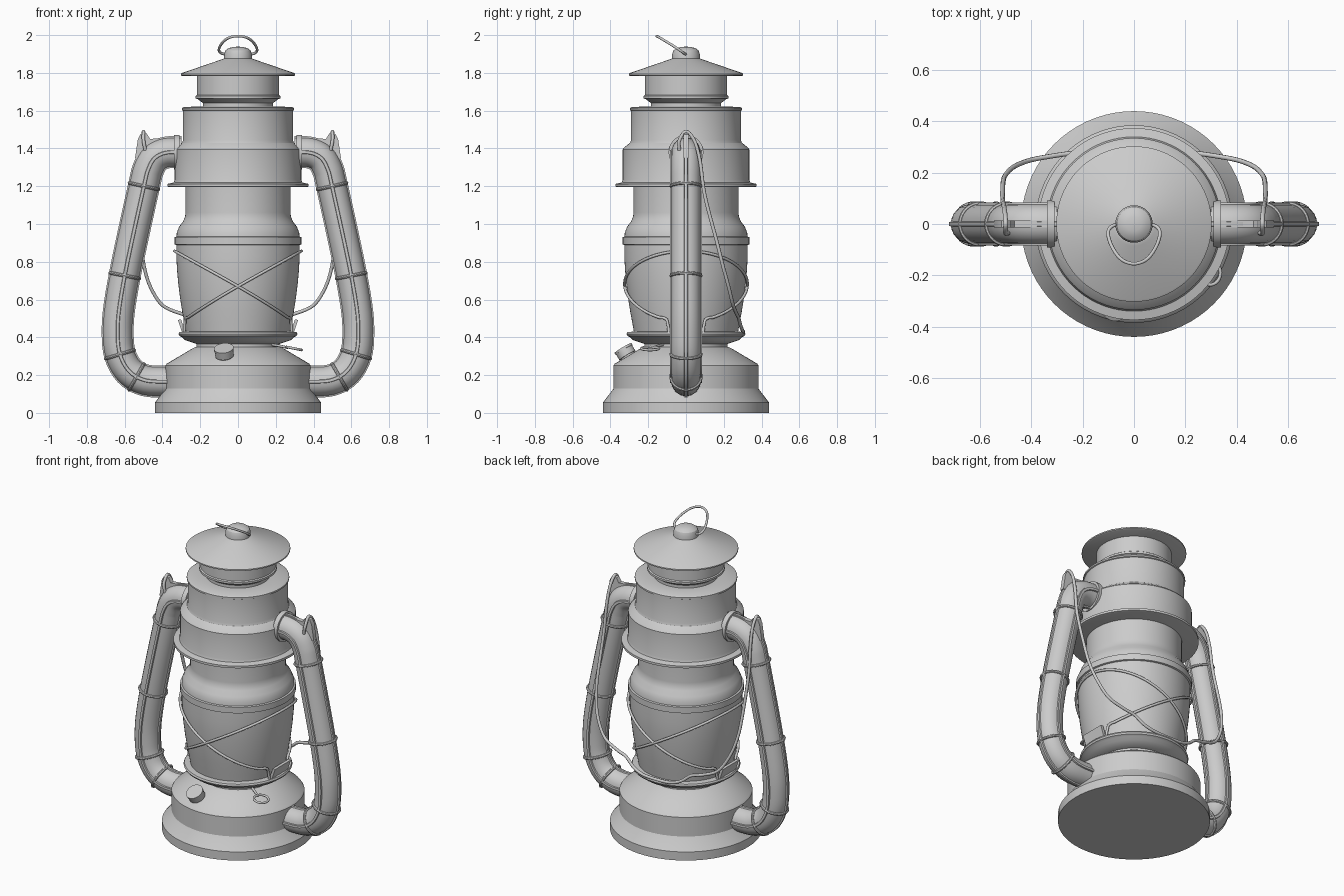
import bpy, bmesh, math
from mathutils import Vector

if "Cube" in bpy.data.objects:
    bpy.data.objects.remove(bpy.data.objects["Cube"])


def smooth(ob, angle=30):
    bpy.ops.object.select_all(action='DESELECT')
    ob.select_set(True)
    bpy.context.view_layer.objects.active = ob
    bpy.ops.object.shade_smooth_by_angle(angle=math.radians(angle))
    return ob


def finish(name, bm, angle=30):
    bmesh.ops.remove_doubles(bm, verts=bm.verts, dist=1e-5)
    bmesh.ops.recalc_face_normals(bm, faces=bm.faces)
    me = bpy.data.meshes.new(name)
    bm.to_mesh(me)
    bm.free()
    ob = bpy.data.objects.new(name, me)
    bpy.context.collection.objects.link(ob)
    return smooth(ob, angle)


def skin(name, rings, caps=True):
    """Join successive closed rings of points with quads."""
    bm = bmesh.new()
    vs = [[bm.verts.new(p) for p in r] for r in rings]
    n = len(vs[0])
    for a, b in zip(vs, vs[1:]):
        for i in range(n):
            j = (i + 1) % n
            bm.faces.new((a[i], a[j], b[j], b[i]))
    if caps:
        bm.faces.new(vs[0])
        bm.faces.new(vs[-1])
    return finish(name, bm)


def lathe(name, profile, n=72):
    ang = [2 * math.pi * i / n for i in range(n)]
    return skin(name, [[(r * math.cos(a), r * math.sin(a), z) for a in ang] for r, z in profile])


def spline(pts, steps=5):
    """Catmull-Rom samples through pts."""
    P = [Vector(p) for p in pts]
    P = [2 * P[0] - P[1]] + P + [2 * P[-1] - P[-2]]
    out = []
    for a, b, c, d in zip(P, P[1:], P[2:], P[3:]):
        for k in range(steps):
            t = k / steps
            out.append(0.5 * (2 * b + (c - a) * t + (2 * a - 5 * b + 4 * c - d) * t * t
                              + (3 * b - a - 3 * c + d) * t ** 3))
    return out + [P[-2]]


def wire(name, pts, r=0.009, closed=False, steps=5):
    cu = bpy.data.curves.new(name, 'CURVE')
    cu.dimensions = '3D'
    cu.bevel_depth, cu.bevel_resolution, cu.use_fill_caps = r, 2, True
    path = [Vector(p) for p in pts] if closed else spline(pts, steps)
    sp = cu.splines.new('POLY')
    sp.points.add(len(path) - 1)
    for q, p in zip(sp.points, path):
        q.co = (*p, 1)
    sp.use_smooth = True
    sp.use_cyclic_u = closed
    ob = bpy.data.objects.new(name, cu)
    bpy.context.collection.objects.link(ob)
    return ob


def cyl(name, loc, axis, r, h, n=32):
    bpy.ops.mesh.primitive_cylinder_add(vertices=n, radius=r, depth=h, location=loc)
    ob = bpy.context.object
    ob.name = name
    ob.rotation_euler = Vector(axis).to_track_quat('Z', 'Y').to_euler()
    return smooth(ob)


# Fuel tank and neck
lathe("fuel_tank", [(.44, 0), (.44, .055), (.432, .065), (.39, .12), (.385, .128), (.385, .25),
                    (.378, .26), (.24, .342), (.22, .35), (.22, .39)])
# Burner plate
lathe("burner_plate", [(.22, .365), (.28, .385), (.295, .40), (.31, .407), (.315, .417),
                       (.31, .427), (.285, .43)])
# Glass globe
globe = [(.275, .425), (.283, .47), (.296, .54), (.307, .61), (.317, .69), (.323, .76),
         (.326, .82), (.326, .89)]
lathe("globe", globe)
lathe("globe_ring", [(.325, .888), (.335, .892), (.335, .93), (.325, .934)])
# Chimney collar above the globe
lathe("globe_collar", [(.326, .93), (.324, .955), (.312, .985), (.29, 1.015), (.28, 1.04),
                       (.278, 1.06), (.278, 1.21)])
# Hood with bottom flange, shoulder and upper drum
lathe("hood", [(.365, 1.195), (.374, 1.198), (.374, 1.212), (.34, 1.22), (.335, 1.235),
               (.335, 1.395), (.328, 1.405), (.296, 1.43), (.291, 1.445), (.291, 1.6),
               (.297, 1.603), (.297, 1.613), (.285, 1.62), (.185, 1.622)])
# Chimney top
lathe("chimney", [(.185, 1.61), (.185, 1.64), (.215, 1.662), (.225, 1.665), (.225, 1.678),
                  (.218, 1.683), (.218, 1.79)])
# Rain cap and knob
lathe("rain_cap", [(.295, 1.783), (.303, 1.787), (.303, 1.795), (.295, 1.8), (.085, 1.872), (.07, 1.878)])
lathe("cap_knob", [(.073, 1.865), (.073, 1.9), (.066, 1.919), (.05, 1.931), (.028, 1.937), (.004, 1.939)], 40)
# Lifting ring on the knob
wire("lifting_ring", [(-.05, .005, 1.895), (-.09, -.012, 1.905), (-.101, -.04, 1.925), (-.085, -.09, 1.957),
                      (-.05, -.137, 1.985), (0, -.155, 1.995), (.05, -.137, 1.985), (.085, -.09, 1.957),
                      (.101, -.04, 1.925), (.09, -.012, 1.905), (.05, .005, 1.895)], .007)

# Side air tubes: ribbed section swept along a path in the xz plane
path = spline([(.3, 0, 1.38), (.38, 0, 1.378), (.44, 0, 1.35), (.475, 0, 1.29), (.498, 0, 1.2),
               (.585, 0, .8), (.628, 0, .56), (.637, 0, .42), (.625, 0, .31), (.575, 0, .22),
               (.49, 0, .172), (.36, 0, .165)], 4)
section = []
for k in range(4):
    for d, r in ((-7, .077), (-5, .085), (5, .085), (7, .077), (18, .077), (31, .077),
                 (45, .077), (59, .077), (72, .077)):
        section.append((math.radians(90 * k + d), r))


def tangent(i):
    return (path[min(i + 1, len(path) - 1)] - path[max(i - 1, 0)]).normalized()


def globe_radius(z):
    for (r0, z0), (r1, z1) in zip(globe, globe[1:]):
        if z <= z1:
            return r0 + (r1 - r0) * (z - z0) / (z1 - z0)
    return globe[-1][0]


for s, side in ((1, "right"), (-1, "left")):
    rings = []
    for i, p in enumerate(path):
        t = tangent(i)
        nrm = Vector((-t.z, 0, t.x))
        ring = [p + nrm * (r * math.cos(a)) + Vector((0, r * math.sin(a), 0)) for a, r in section]
        rings.append([(s * q.x, q.y, q.z) for q in ring])
    skin(side + "_air_tube", rings)

    # Pressed bands around the tube
    for i in (16, 21, 32, 38):
        t, p = tangent(i), path[i]
        bpy.ops.mesh.primitive_torus_add(major_radius=.079, minor_radius=.009, major_segments=36,
                                         minor_segments=8, location=(s * p.x, 0, p.z))
        ob = bpy.context.object
        ob.name = side + "_tube_band"
        ob.rotation_euler = Vector((s * t.x, 0, t.z)).to_track_quat('Z', 'Y').to_euler()
        smooth(ob)
    cyl(side + "_tube_collar", (s * .325, 0, 1.38), (1, 0, 0), .092, .03, 40)

    # Ear plate that holds the carrying handle
    ear = [(.33, 1.462), (.465, 1.45), (.483, 1.478), (.5, 1.484), (.517, 1.475), (.53, 1.45),
           (.545, 1.35), (.46, 1.34), (.34, 1.42)]
    skin(side + "_handle_ear", [[(s * x, y, z) for x, z in ear] for y in (-.014, .014)])

    # Globe guard wire: tilted loop, high on this side, with feet on the other
    pts = []
    for k in range(-160, 161, 8):
        a = math.radians(k)
        z = .67 + .187 * math.cos(a)
        r = globe_radius(z) + .01
        pts.append((s * r * math.cos(a), r * math.sin(a), z))
    foot = lambda y: (-s * .285, y, .42)
    wire(side + "_guard_wire", [foot(-.09)] + pts + [foot(.09)], .008, steps=2)

    # Guard clip beside the globe
    clip = [(.29, .43), (.312, .43), (.296, .5), (.284, .5)]
    clip = [(.277, .425), (.296, .425), (.318, .492), (.302, .495)]
    skin(side + "_guard_clip", [[(s * x, y, z) for x, z in clip] for y in (-.08, .08)])

# Carrying handle hanging down behind the globe
half = [(.49, -.035, 1.39), (.5, -.036, 1.44), (.5, 0, 1.49), (.503, .045, 1.44), (.508, .075, 1.33),
        (.512, .1, 1.15), (.51, .165, .9), (.498, .195, .78), (.465, .225, .67), (.4, .25, .57),
        (.3, .268, .525), (.23, .278, .505), (.17, .29, .46), (.1, .3, .435)]
wire("carrying_handle", half + [(0, .303, .43)] + [(-x, y, z) for x, y, z in reversed(half)], .0095)

# Filler cap on the tank slope
axis = Vector((-.1, -.5, .85)).normalized()
base = Vector((-.07, -.305, .295))
cyl("filler_neck", base, axis, .04, .05)
cyl("filler_cap", base + axis * .03, axis, .049, .04)
cyl("filler_cap_rim", base + axis * .05, axis, .052, .012)

# Wick adjuster: stem and flat wire loop
wire("wick_stem", [(.12, -.08, .365), (.2, -.135, .358), (.265, -.175, .345)], .007)
wire("wick_loop", [(.297 + .04 * math.cos(a), -.19 + .047 * math.sin(a), .341 - .008 * math.cos(a))
                   for a in (2 * math.pi * i / 24 for i in range(24))], .007, closed=True)
